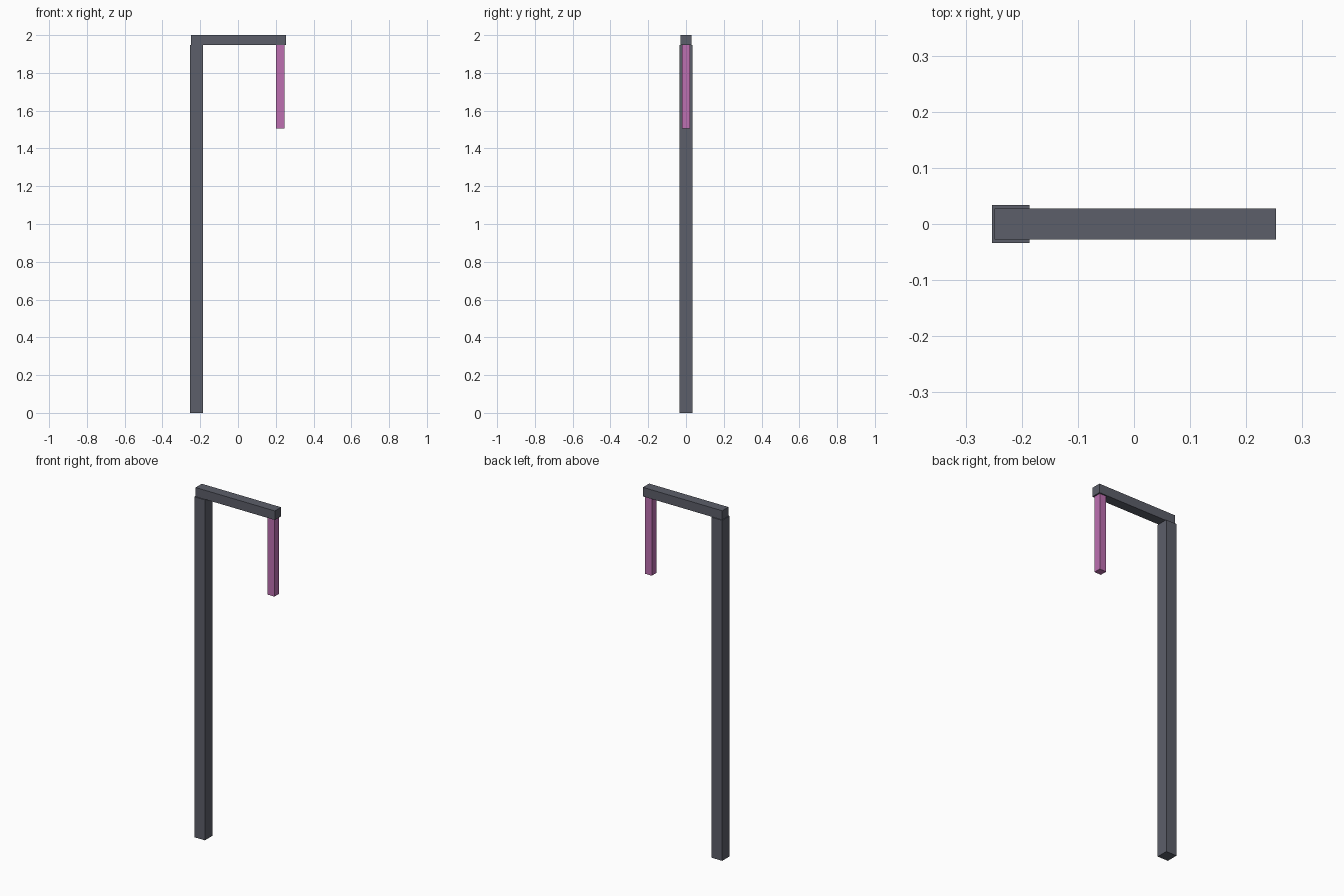
import bpy
import bmesh
from mathutils import Matrix, Vector

cube = bpy.data.objects.get("Cube")
if cube:
    bpy.data.objects.remove(cube, do_unlink=True)


def make_material(name, rgb):
    mat = bpy.data.materials.new(name)
    mat.use_nodes = True
    color = (*rgb, 1.0)
    mat.diffuse_color = color
    mat.node_tree.nodes["Principled BSDF"].inputs["Base Color"].default_value = color
    return mat


def make_box(name, low, high, mat):
    """Flat-shaded box between two opposite corners."""
    low, high = Vector(low), Vector(high)
    bm = bmesh.new()
    bmesh.ops.create_cube(bm, size=1.0, matrix=Matrix.Diagonal((*(high - low), 1.0)))
    mesh = bpy.data.meshes.new(name)
    bm.to_mesh(mesh)
    bm.free()
    mesh.materials.append(mat)
    obj = bpy.data.objects.new(name, mesh)
    obj.location = (low + high) / 2
    bpy.context.collection.objects.link(obj)
    return obj


slate = make_material("slate grey", (0.107, 0.114, 0.144))
pink = make_material("orchid pink", (0.51, 0.16, 0.44))

# Upright, crossbar on top of it, and the bar hanging from the far end
make_box("post", (-0.253, -0.034, 0), (-0.186, 0.034, 1.948), slate)
make_box("crossbar", (-0.249, -0.028, 1.948), (0.253, 0.028, 2), slate)
make_box("hanging_bar", (0.202, -0.021, 1.505), (0.245, 0.021, 1.948), pink)
